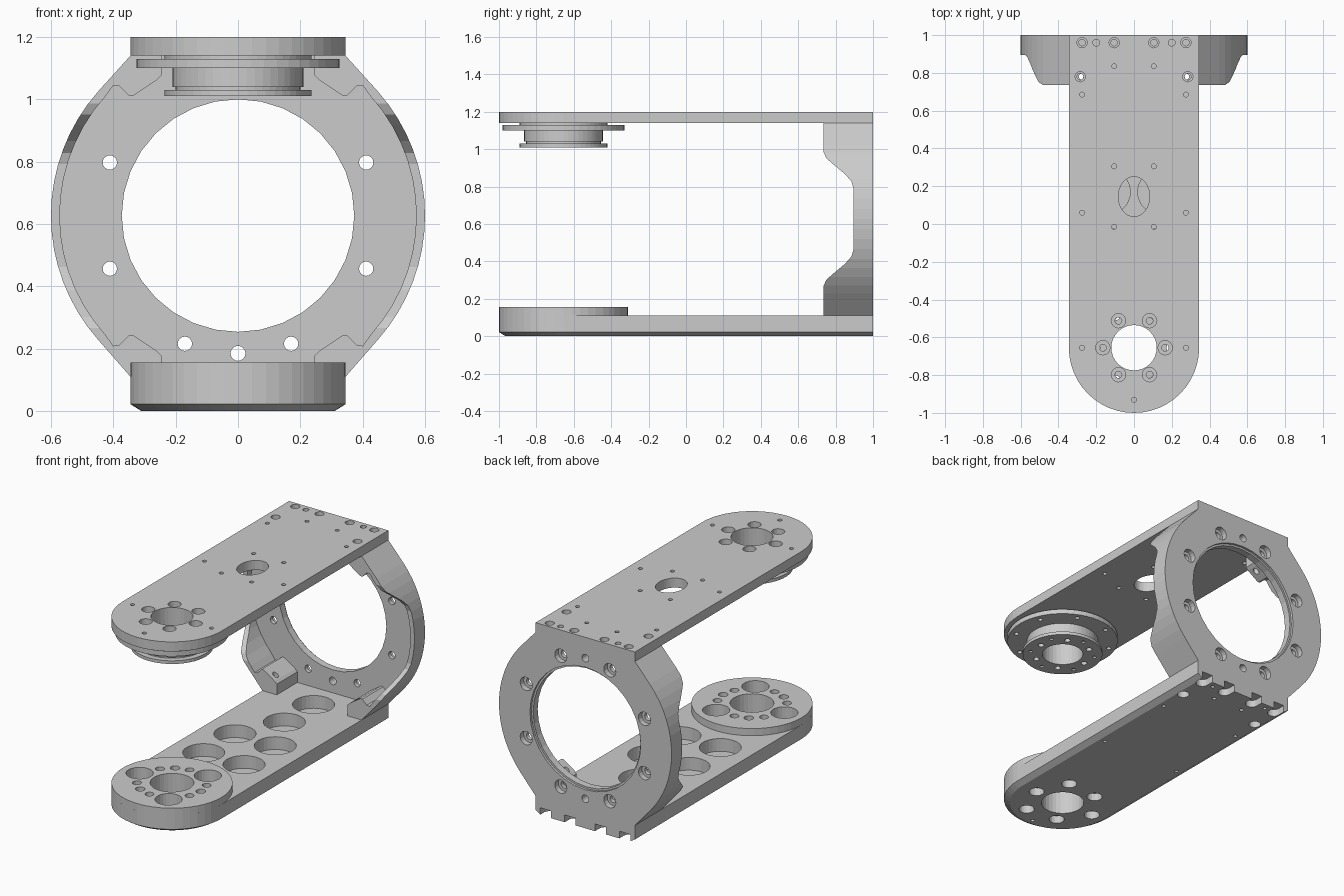
import bpy, bmesh
from math import cos, sin, pi, radians

if "Cube" in bpy.data.objects:
    bpy.data.objects.remove(bpy.data.objects["Cube"])

HUB = -0.655          # y of the pivot axis
RING_Z = 0.627        # centre height of the rear ring


# ---------- helpers: a solid is a list of matching rings of 3D points ----------
def circle(r, n, a0=0.0):
    return [(r * cos(a0 + 2 * pi * i / n), r * sin(a0 + 2 * pi * i / n)) for i in range(n)]


def turned(x, y, profile, n=16):
    """Round solid about a vertical axis, profile = [(z, r), ...]."""
    return [[(x + u, y + v, z) for u, v in circle(r, n)] for z, r in profile]


def drilled_y(x, z, profile, n=16):
    """Round solid about a y axis, profile = [(y, r), ...]."""
    return [[(x + u, y, z + v) for u, v in circle(r, n)] for y, r in profile]


def build(name, solids):
    bm = bmesh.new()
    for rings in solids:
        vs = [[bm.verts.new(p) for p in ring] for ring in rings]
        n = len(vs[0])
        for a, b in zip(vs, vs[1:]):
            for i in range(n):
                j = (i + 1) % n
                bm.faces.new((a[i], a[j], b[j], b[i]))
        bm.faces.new(vs[0][::-1])
        bm.faces.new(vs[-1])
    bmesh.ops.recalc_face_normals(bm, faces=bm.faces)
    me = bpy.data.meshes.new(name)
    bm.to_mesh(me)
    bm.free()
    ob = bpy.data.objects.new(name, me)
    bpy.context.scene.collection.objects.link(ob)
    return ob


def combine(ob, solids, op='DIFFERENCE'):
    tool = build("tool", solids)
    tool.hide_render = True
    m = ob.modifiers.new("cut", 'BOOLEAN')
    m.operation, m.solver, m.object = op, 'EXACT', tool
    bpy.context.view_layer.objects.active = ob
    bpy.ops.object.modifier_apply(modifier=m.name)
    bpy.data.objects.remove(tool)


def stadium(levels):
    """Plate with a round front end, levels = [(z, half width), ...]."""
    rings = []
    for z, w in levels:
        arc = [(w * cos(pi + pi * i / 24), HUB + w * sin(pi + pi * i / 24)) for i in range(25)]
        rings.append([(x, y, z) for x, y in arc + [(w, 1), (-w, 1)]])
    return rings


def polar(radius, count, start=0):
    return [(radius * cos(radians(start) + 2 * pi * i / count),
             HUB + radius * sin(radians(start) + 2 * pi * i / count)) for i in range(count)]


def both(pts):
    return [(s * x, y) for x, y in pts for s in (-1, 1)]


# ---------- top plate ----------
top = build("top_plate", [stadium([(1.14, 0.345), (1.2, 0.345)])])
counterbores = [turned(x, y, [(1.1, 0.018), (1.16, 0.018), (1.16, 0.038), (1.25, 0.038)])
                for x, y in polar(0.165, 6)]
counterbores += [turned(x, y, [(1.1, 0.017), (1.17, 0.017), (1.17, 0.027), (1.25, 0.027)])
                 for x, y in both([(0.105, 0.96), (0.275, 0.96), (0.285, 0.78)])]
counterbores += [turned(x, y, [(1.1, 0.018), (1.25, 0.018)]) for x, y in both([(0.2, 0.96)])]
pins = both([(0.105, 0.835), (0.275, 0.685), (0.105, 0.305), (0.275, 0.06),
             (0.105, -0.015), (0.275, HUB)]) + [(0, -0.93)]
counterbores += [turned(x, y, [(1.1, 0.013), (1.25, 0.013)], 12) for x, y in pins]
oval = [[(0.083 * u, 0.145 + 0.105 * v, z) for u, v in circle(1, 32)] for z in (1.1, 1.25)]
combine(top, counterbores + [oval, turned(0, HUB, [(1.1, 0.12), (1.25, 0.12)], 32)])

# ---------- stepped bearing hub under the top plate ----------
hub = build("upper_bearing_hub", [turned(0, HUB, [
    (1.01, 0.235), (1.03, 0.235), (1.03, 0.2), (1.04, 0.2), (1.04, 0.21), (1.1, 0.21),
    (1.1, 0.325), (1.13, 0.325), (1.13, 0.235), (1.14, 0.235)], 48)])
hub_holes = [turned(0, HUB, [(0.9, 0.12), (1.25, 0.12)], 32)]
hub_holes += [turned(x, y, [(0.9, 0.018), (1.25, 0.018)], 12) for x, y in polar(0.165, 6)]
hub_holes += [turned(x, y, [(0.9, 0.012), (1.02, 0.012)], 12) for x, y in polar(0.19, 6, 30)]
hub_holes += [turned(x, y, [(1.06, 0.014), (1.2, 0.014)], 12) for x, y in polar(0.285, 8, 22.5)]
combine(hub, hub_holes)

# ---------- bottom plate with raised pivot disc ----------
base = build("bottom_plate", [stadium([(0, 0.31), (0.022, 0.345), (0.11, 0.345)])])
combine(base, [turned(0, HUB, [(0.06, 0.3449), (0.155, 0.3449)], 48)], 'UNION')

# round lightening pockets, open upward
pockets = both([(0.14, 0.17), (0.14, -0.14)]) + [(0, 0.46), (0, 0.75)]
combine(base, [turned(x, y, [(0.03, 0.12), (0.2, 0.12)], 32) for x, y in pockets])

# bore and bolt holes of the pivot disc
disc = [turned(0, HUB, [(-0.1, 0.125), (0.3, 0.125)], 32)]
disc += [turned(x, y, [(-0.1, 0.045), (0.05, 0.045), (0.05, 0.078), (0.3, 0.078)], 24)
         for x, y in polar(0.225, 3, 60)]
for a in (0, 120, 240):
    disc.append(turned(*polar(0.2, 1, a)[0], [(-0.1, 0.045), (0.05, 0.045), (0.05, 0.028), (0.3, 0.028)]))
    for da in (-25, 25):
        disc.append(turned(*polar(0.2, 1, a + da)[0], [(0.09, 0.026), (0.3, 0.026)]))
combine(base, disc)

# bolt slots at the rear edge and small holes on the underside
slots = []
for x in (-0.275, -0.105, 0.105, 0.275):
    arc = [(x + 0.038 * cos(pi + pi * i / 10), 0.955 + 0.038 * sin(pi + pi * i / 10)) for i in range(11)]
    outline = arc + [(x + 0.038, 1.1), (x - 0.038, 1.1)]
    slots.append([[(u, v, z) for u, v in outline] for z in (-0.1, 0.045)])
slots += [turned(x, y, [(-0.1, 0.035), (0.05, 0.035), (0.05, 0.017), (0.2, 0.017)])
          for x, y in both([(0.275, 0.78)])]
slots += [turned(x, y, [(-0.1, 0.012), (0.025, 0.012)], 12)
          for x, y in both([(0.2, 0.96), (0.105, 0.86), (0.275, 0.6), (0.275, 0.06)]) + [(0, -0.93)]]
combine(base, slots)

# ---------- rear ring joining both plates ----------
side = [(0.6 * cos(radians(a)), 0.6 * sin(radians(a))) for a in [-41.6 + 83.2 * i / 16 for i in range(17)]]
half = [(0.345, -0.517)] + side + [(0.345, 0.513)]
outline = half + [(-x, z) for x, z in reversed(half)]
ring = build("rear_ring", [[[(x, y, RING_Z + z) for x, z in outline] for y in (0.735, 1.0)]])

# curved scoop that narrows the rim at mid height
curve = [(0.6, 0.36), (0.735, 0.36), (0.75, 0.325), (0.79, 0.29), (0.85, 0.24), (0.885, 0.2), (0.895, 0.165)]
scoop = curve + [(y, -z) for y, z in reversed(curve)]
combine(ring, [[[(x, y, RING_Z + z) for y, z in scoop] for x in (-1, 1)]])

# inner recess that leaves a thin rim and four corner lugs
corner = [(0.4, 0.418), (0.38, 0.415), (0.35, 0.385), (0.335, 0.385), (0.26, 0.435), (0.245, 0.45), (0.245, 0.6)]
wall = [(0.572 * cos(radians(a)), 0.572 * sin(radians(a))) for a in range(-42, 43, 6)]
half = [(x, -z) for x, z in reversed(corner)] + wall + corner
recess = half + [(-x, z) for x, z in reversed(half)]
combine(ring, [[[(x, y, RING_Z + z) for x, z in recess] for y in (0.6, 0.94)]])

# central opening, counterbored bolt circle and lug holes
bores = [drilled_y(0, RING_Z, [(0.6, 0.373), (0.985, 0.373), (0.985, 0.385), (1.1, 0.385)], 32)]
for i in range(8):
    a = radians(22.5 + 45 * i)
    bores.append(drilled_y(0.445 * cos(a), RING_Z + 0.445 * sin(a),
                           [(0.9, 0.023), (0.965, 0.023), (0.965, 0.042), (1.1, 0.042)]))
bores += [drilled_y(0, RING_Z + z, [(0.9, 0.024), (1.1, 0.024)]) for z in (-0.442, 0.442)]
bores += [turned(x, y, [(0, 0.017), (1.3, 0.017)], 12) for x, y in both([(0.285, 0.78)])]
combine(ring, bores)
